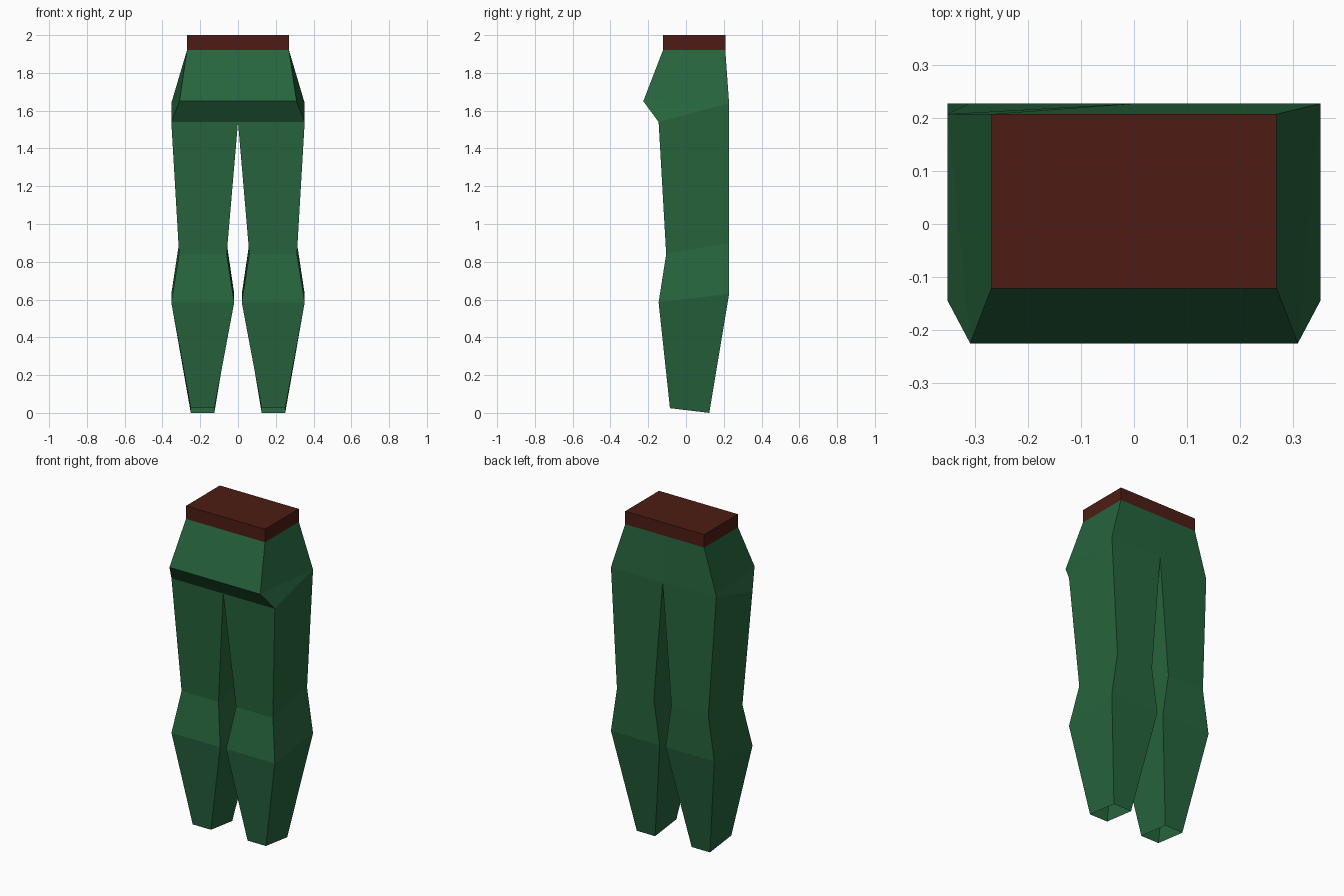
import bpy, bmesh

if "Cube" in bpy.data.objects:
    bpy.data.objects.remove(bpy.data.objects["Cube"])


def material(name, color):
    m = bpy.data.materials.new(name)
    m.diffuse_color = (*color, 1)
    m.use_nodes = True
    m.node_tree.nodes["Principled BSDF"].inputs["Base Color"].default_value = m.diffuse_color
    return m


def finish(name, bm, mat):
    bmesh.ops.remove_doubles(bm, verts=bm.verts, dist=0.0005)
    bmesh.ops.recalc_face_normals(bm, faces=bm.faces)
    mesh = bpy.data.meshes.new(name)
    bm.to_mesh(mesh)
    bm.free()
    mesh.materials.append(mat)
    bpy.context.collection.objects.link(bpy.data.objects.new(name, mesh))


def face(bm, *points):
    bm.faces.new([bm.verts.new(p) for p in points])


green = material("green_cloth", (0.02, 0.13, 0.047))
red = material("dark_red_leather", (0.075, 0.012, 0.007))

WX, WF, WB, WZ = 0.27, -0.122, 0.208, 1.92   # waist half width, front, back, height

# Leg rings: inner x, outer x, front (y, z), back (y, z)
RINGS = [
    (0.0, 0.353, (-0.145, 1.54), (0.228, 1.64)),
    (0.06, 0.312, (-0.105, 0.84), (0.228, 0.90)),
    (0.02, 0.353, (-0.145, 0.585), (0.228, 0.63)),
    (0.125, 0.25, (-0.085, 0.025), (0.123, 0.0)),
]

# Trousers: each half is a pelvis part and an open-ended four-sided leg
bm = bmesh.new()
for s in (1, -1):
    rings = [[(s * xo, *f), (s * xo, *b), (s * xi, *b), (s * xi, *f)]
             for xi, xo, f, b in RINGS]
    if s < 0:
        rings[0][1] = (-0.353, 0.208, 1.64)   # left hip sits slightly forward
    for upper, lower in zip(rings, rings[1:]):
        for i in range(4):
            j = (i + 1) % 4
            face(bm, upper[i], upper[j], lower[j], lower[i])

    thigh, hip, crotch_back, crotch_front = rings[0]
    belly, belly_mid = (s * 0.31, -0.226, 1.65), (0, -0.226, 1.65)
    waist_f, waist_b = (s * WX, WF, WZ), (s * WX, WB, WZ)
    face(bm, (0, WF, WZ), waist_f, belly, belly_mid)
    face(bm, belly_mid, belly, thigh, crotch_front)
    face(bm, waist_f, waist_b, hip, belly)
    face(bm, belly, hip, thigh)
    face(bm, waist_b, (0, WB, WZ), crotch_back, hip)
finish("trousers", bm, green)

# Waistband: block on top of the trousers
bm = bmesh.new()
bmesh.ops.create_cube(bm, size=1)
for v in bm.verts:
    v.co = (v.co.x * 2 * WX, WF if v.co.y < 0 else WB, WZ if v.co.z < 0 else 2.0)
finish("waistband", bm, red)
